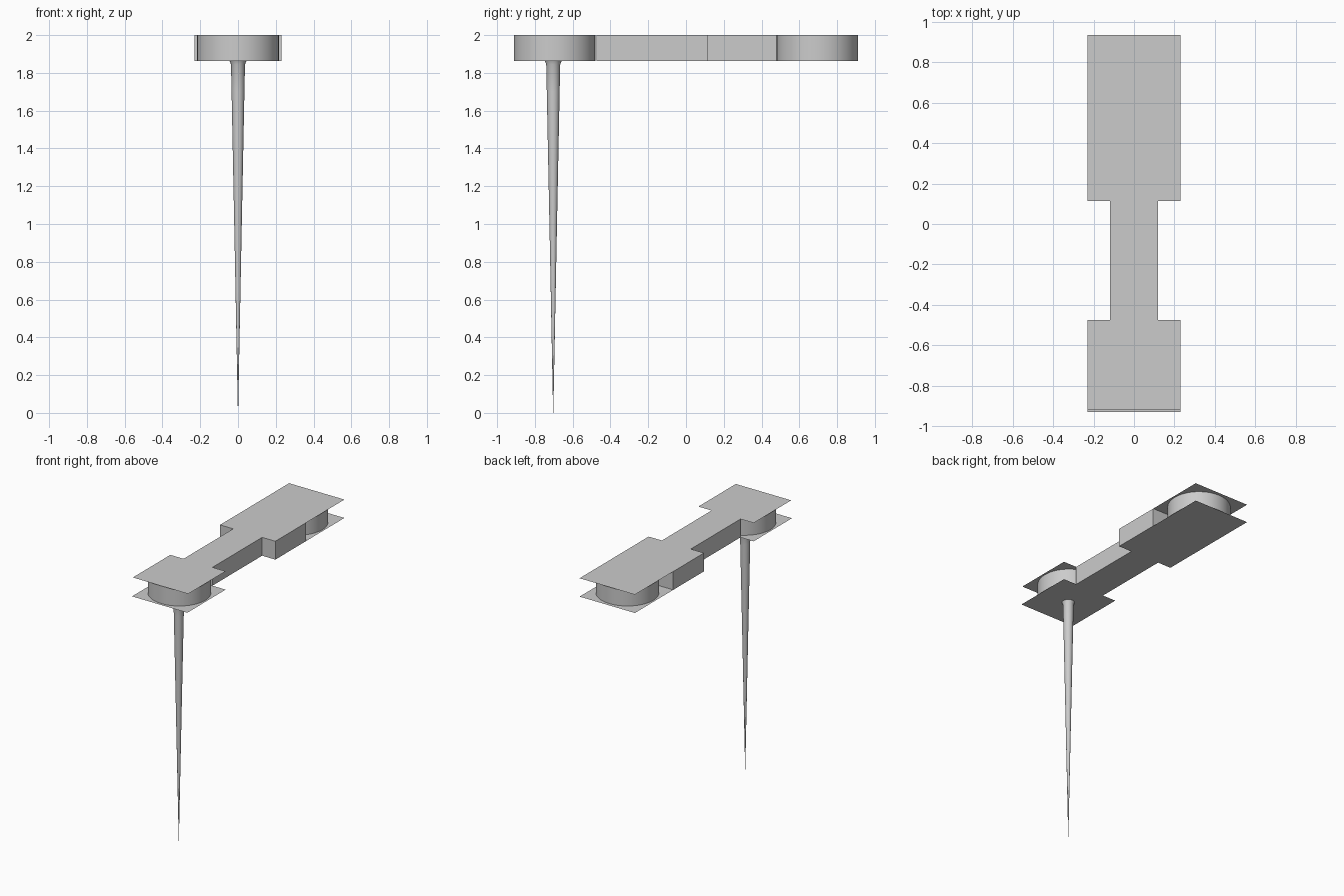
import bpy, bmesh
from math import cos, sin, tau, radians

if "Cube" in bpy.data.objects:
    bpy.data.objects.remove(bpy.data.objects["Cube"])

Z0, Z1 = 1.862, 2.0


def make(name, bm, smooth=False):
    bmesh.ops.recalc_face_normals(bm, faces=bm.faces)
    me = bpy.data.meshes.new(name)
    bm.to_mesh(me)
    bm.free()
    ob = bpy.data.objects.new(name, me)
    bpy.context.collection.objects.link(ob)
    if smooth:
        bpy.ops.object.select_all(action='DESELECT')
        ob.select_set(True)
        bpy.context.view_layer.objects.active = ob
        bpy.ops.object.shade_smooth_by_angle(angle=radians(40))
    return ob


def outline(front, back):
    # right half of the stepped outline, mirrored to the left
    half = [(0.23, back), (0.23, 0.115), (0.12, 0.115), (0.12, -0.475)]
    if front < -0.5:
        half = half[::-1]
        half = [(0.23, front), (0.23, -0.475)] + half
        half = half[::-1]
    return half + [(-x, y) for x, y in reversed(half)]


def plate(name, z, front, back=0.935):
    bm = bmesh.new()
    bm.faces.new([bm.verts.new((x, y, z)) for x, y in outline(front, back)])
    make(name, bm)


def loft(name, rings, smooth=True):
    bm = bmesh.new()
    loops = [[bm.verts.new(p) for p in r] for r in rings]
    for a, b in zip(loops, loops[1:]):
        n = len(a)
        for i in range(n):
            j = (i + 1) % n
            bm.faces.new((a[i], a[j], b[j], b[i]))
    make(name, bm, smooth)


def circle(r, y, z, n):
    return [(r * cos(tau * i / n), y + r * sin(tau * i / n), z) for i in range(n)]


# thin top and bottom plates
plate("top_plate", Z1, -0.92)
plate("bottom_plate", Z0, -0.93)

# straight side walls of the neck and the wide block
loft("side_walls", [[(x, y, z) for x, y in outline(-0.475, 0.48)] for z in (Z0, Z1)], False)

# round drums at both ends
for name, y in (("front_drum", -0.695), ("back_drum", 0.695)):
    loft(name, [circle(0.216, y, z, 40) for z in (Z0, Z1)])

# long tapering spike with a small flare under the plate
profile = [(0.0006, 0.0), (0.02, 1.0), (0.034, 1.7), (0.037, 1.845), (0.044, Z0)]
loft("spike", [circle(r, -0.703, z, 20) for r, z in profile])
